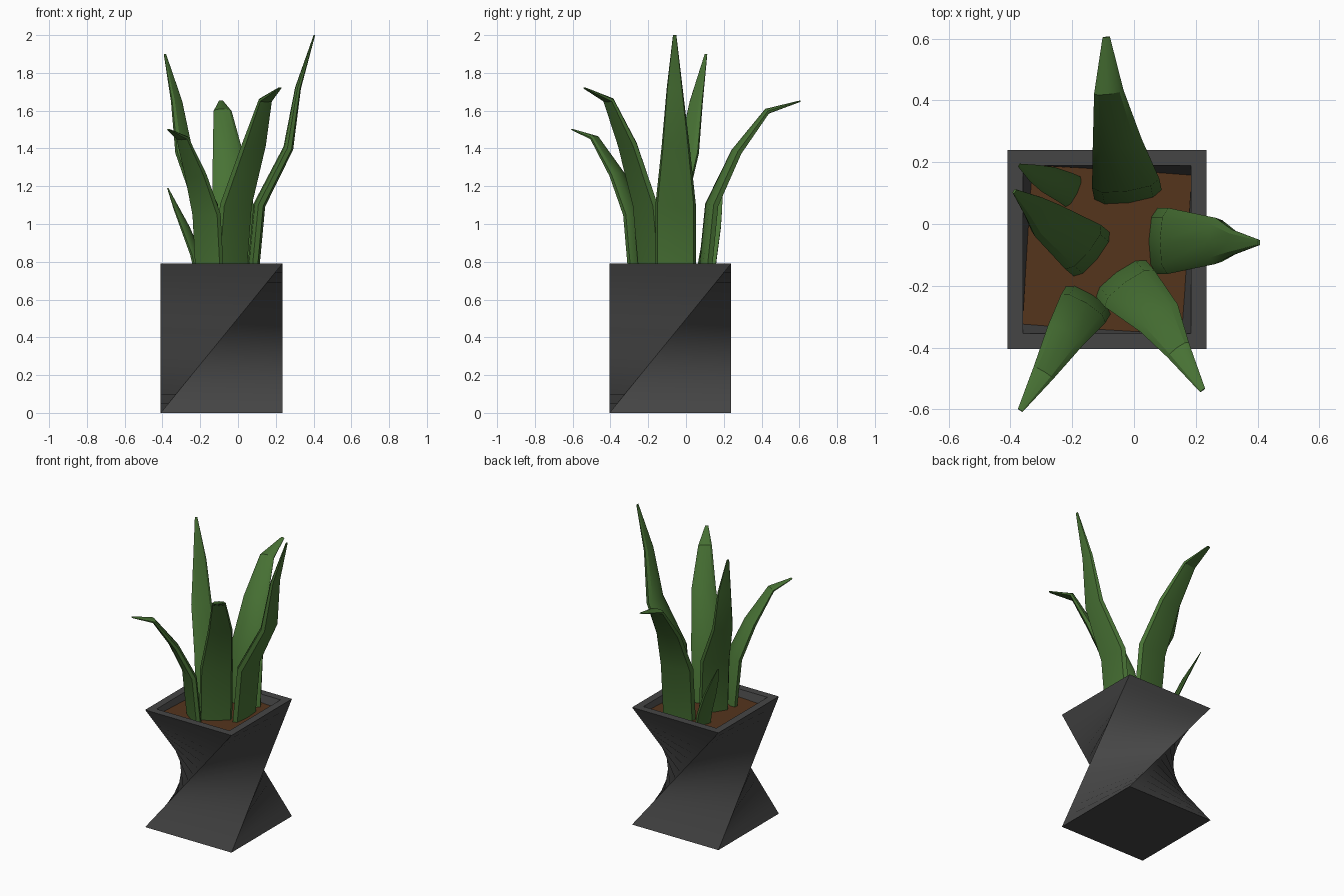
import bpy, bmesh, math
from mathutils import Vector

if "Cube" in bpy.data.objects:
    bpy.data.objects.remove(bpy.data.objects["Cube"])

CX, CY, HALF, HEIGHT = -0.087, -0.083, 0.322, 0.79


def material(name, color):
    m = bpy.data.materials.new(name)
    m.diffuse_color = (*color, 1)
    m.use_nodes = True
    m.node_tree.nodes["Principled BSDF"].inputs["Base Color"].default_value = m.diffuse_color
    return m


def finish(name, rings, mat, cap_start=True, cap_end=True, angle=30):
    """Skin a list of equal-sided rings into one object."""
    bm = bmesh.new()
    rows = [[bm.verts.new(p) for p in ring] for ring in rings]
    n = len(rows[0])
    for a, b in zip(rows, rows[1:]):
        for i in range(n):
            j = (i + 1) % n
            bm.faces.new((a[i], a[j], b[j], b[i]))
    if cap_start:
        bm.faces.new(rows[0][::-1])
    if cap_end:
        bm.faces.new(rows[-1])
    bmesh.ops.recalc_face_normals(bm, faces=bm.faces)
    me = bpy.data.meshes.new(name)
    bm.to_mesh(me)
    bm.free()
    me.materials.append(mat)
    ob = bpy.data.objects.new(name, me)
    bpy.context.collection.objects.link(ob)
    bpy.context.view_layer.objects.active = ob
    ob.select_set(True)
    bpy.ops.object.shade_smooth_by_angle(angle=math.radians(angle))
    ob.select_set(False)
    return ob


def twisted_square(half, z):
    """Square whose corners slide along the sides of the box as z rises."""
    s = -half + 2 * half * z / HEIGHT
    corners = [(s, -half), (half, s), (-s, half), (-half, -s)]
    return [(CX + x, CY + y, z) for x, y in corners]


dark = material("dark_grey", (0.06, 0.06, 0.06))
brown = material("soil_brown", (0.09, 0.035, 0.012))
green = material("leaf_green", (0.065, 0.17, 0.035))

# Pot: straight-edged quarter twist outside, short inner wall under the rim
SOIL_Z = 0.745
outer = [twisted_square(HALF, HEIGHT * i / 16) for i in range(17)]
inner = [twisted_square(0.272, z) for z in (HEIGHT, SOIL_Z - 0.01)]
finish("pot", outer + inner, dark, cap_end=False)

# Soil
finish("soil", [twisted_square(0.274, SOIL_Z - 0.015),
                twisted_square(0.274, SOIL_Z)], brown)

# Leaves: centre line, half widths and half thickness
SECTION = [(-1, -0.25), (-0.72, -0.8), (0, -1), (0.72, -0.8), (1, -0.25),
           (0.9, 0.5), (0, 0.75), (-0.9, 0.5)]


def leaf(name, path, widths, thick):
    pts = [Vector(p) for p in path]
    run = pts[-1] - pts[0]
    side = Vector((-run.y, run.x, 0)).normalized()
    rings = []
    for i, (p, w) in enumerate(zip(pts, widths)):
        a = (p - pts[max(i - 1, 0)]).normalized()
        b = (pts[min(i + 1, len(pts) - 1)] - p).normalized()
        normal = side.cross((a + b).normalized()).normalized()
        if normal.dot(Vector((run.x, run.y, 0))) < 0:
            normal = -normal
        t = thick * (1, 1, 0.85, 0.5, 0.12)[i]
        rings.append([p + side * u * w + normal * v * t for u, v in SECTION])
    finish(name, rings, green)


leaf("leaf_right", [(0.08, -0.055, 0.7), (0.118, -0.055, 1.1), (0.27, -0.055, 1.4),
                    (0.32, -0.06, 1.72), (0.405, -0.06, 2.0)],
     (0.107, 0.107, 0.075, 0.042, 0.009), 0.036)
leaf("leaf_back", [(-0.02, 0.1, 0.7), (-0.028, 0.14, 1.1), (-0.055, 0.27, 1.38),
                   (-0.082, 0.43, 1.595), (-0.09, 0.605, 1.65)],
     (0.11, 0.11, 0.08, 0.048, 0.012), 0.036)
leaf("leaf_front_right", [(-0.04, -0.18, 0.7), (-0.01, -0.215, 1.1),
                          (0.085, -0.31, 1.42), (0.145, -0.41, 1.655),
                          (0.222, -0.538, 1.72)],
     (0.1, 0.1, 0.075, 0.042, 0.01), 0.034)
leaf("leaf_front_left", [(-0.15, -0.25, 0.7), (-0.168, -0.28, 1.05),
                         (-0.225, -0.365, 1.26), (-0.295, -0.485, 1.455),
                         (-0.368, -0.603, 1.5)],
     (0.085, 0.085, 0.065, 0.037, 0.009), 0.03)
leaf("leaf_left", [(-0.14, -0.095, 0.7), (-0.17, -0.07, 1.1), (-0.285, 0.015, 1.38),
                   (-0.325, 0.055, 1.65), (-0.387, 0.106, 1.9)],
     (0.092, 0.092, 0.065, 0.042, 0.008), 0.032)
leaf("leaf_small", [(-0.19, 0.1, 0.7), (-0.225, 0.12, 0.84), (-0.28, 0.145, 0.98),
                    (-0.325, 0.165, 1.08), (-0.372, 0.19, 1.19)],
     (0.055, 0.052, 0.045, 0.03, 0.006), 0.018)
